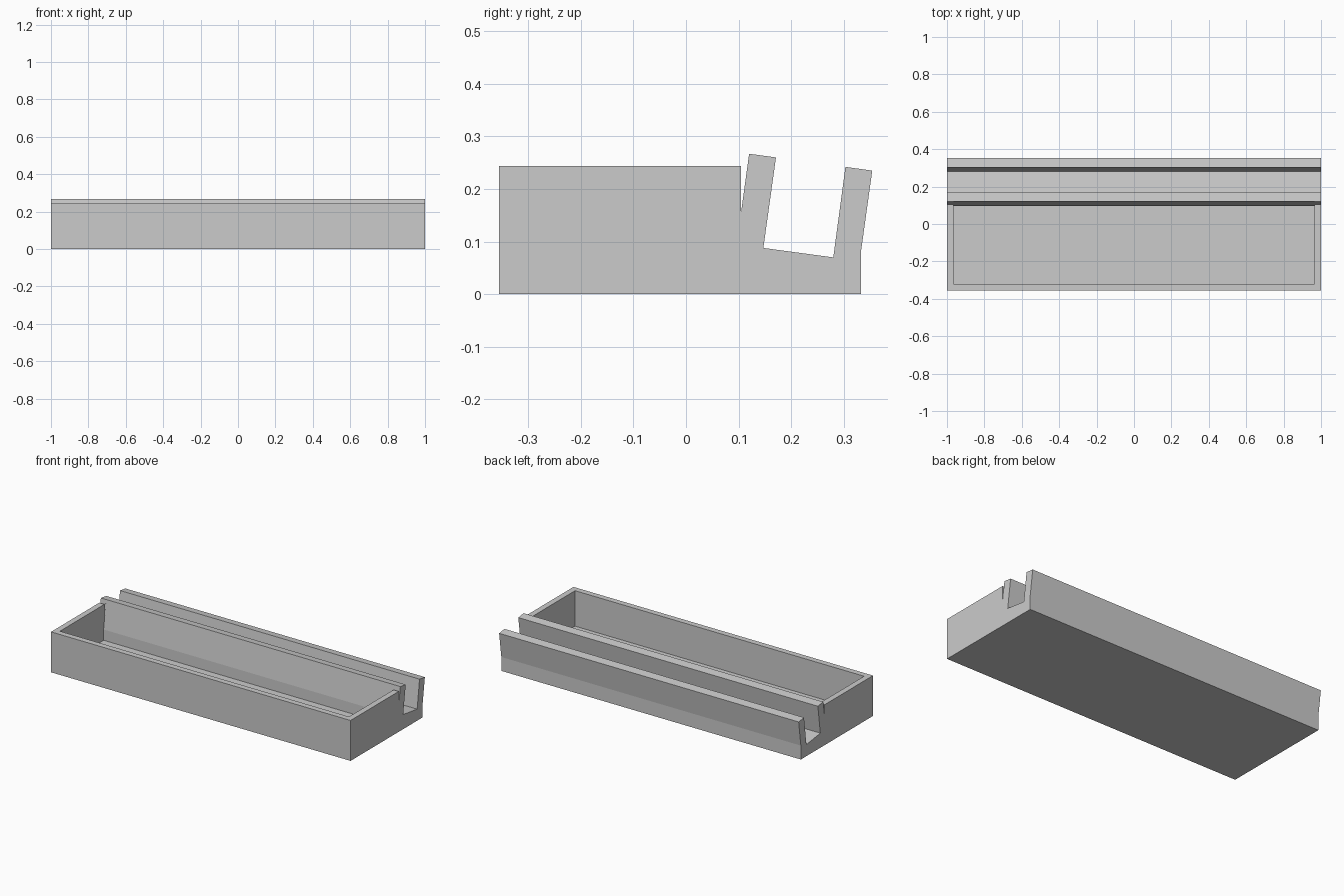
import bpy
import bmesh

if "Cube" in bpy.data.objects:
    bpy.data.objects.remove(bpy.data.objects["Cube"], do_unlink=True)

GREY = (0.6, 0.6, 0.6, 1.0)
mat = bpy.data.materials.new("plain_grey")
mat.use_nodes = True
mat.diffuse_color = GREY
mat.node_tree.nodes["Principled BSDF"].inputs["Base Color"].default_value = GREY


def prism(name, profile, half_width):
    """Extrude a (y, z) profile along x, centred on x = 0."""
    bm = bmesh.new()
    face = bm.faces.new([bm.verts.new((-half_width, y, z)) for y, z in profile])
    new = bmesh.ops.extrude_face_region(bm, geom=[face])["geom"]
    verts = [v for v in new if isinstance(v, bmesh.types.BMVert)]
    bmesh.ops.translate(bm, verts=verts, vec=(2 * half_width, 0, 0))
    bmesh.ops.recalc_face_normals(bm, faces=bm.faces)
    mesh = bpy.data.meshes.new(name)
    bm.to_mesh(mesh)
    bm.free()
    mesh.materials.append(mat)
    obj = bpy.data.objects.new(name, mesh)
    bpy.context.collection.objects.link(obj)
    return obj


# Tray body with the leaning groove along its back
tray = prism("tray_with_groove", [
    (-0.355, 0), (0.333, 0), (0.333, 0.084), (0.354, 0.235), (0.303, 0.242),
    (0.28, 0.07), (0.147, 0.088), (0.171, 0.26), (0.12, 0.267),
    (0.105, 0.158), (0.105, 0.244), (-0.355, 0.244)], 1.0)

# Open pocket, whose back follows the leaning wall
pocket = prism("pocket_cutter", [
    (-0.32, 0.03), (0.0968, 0.03), (0.0968, 0.095), (0.1232, 0.287),
    (-0.32, 0.287)], 0.965)
pocket.hide_render = True
pocket.hide_viewport = True
pocket.display_type = 'WIRE'

cut = tray.modifiers.new("pocket", 'BOOLEAN')
cut.operation = 'DIFFERENCE'
cut.solver = 'EXACT'
cut.object = pocket
